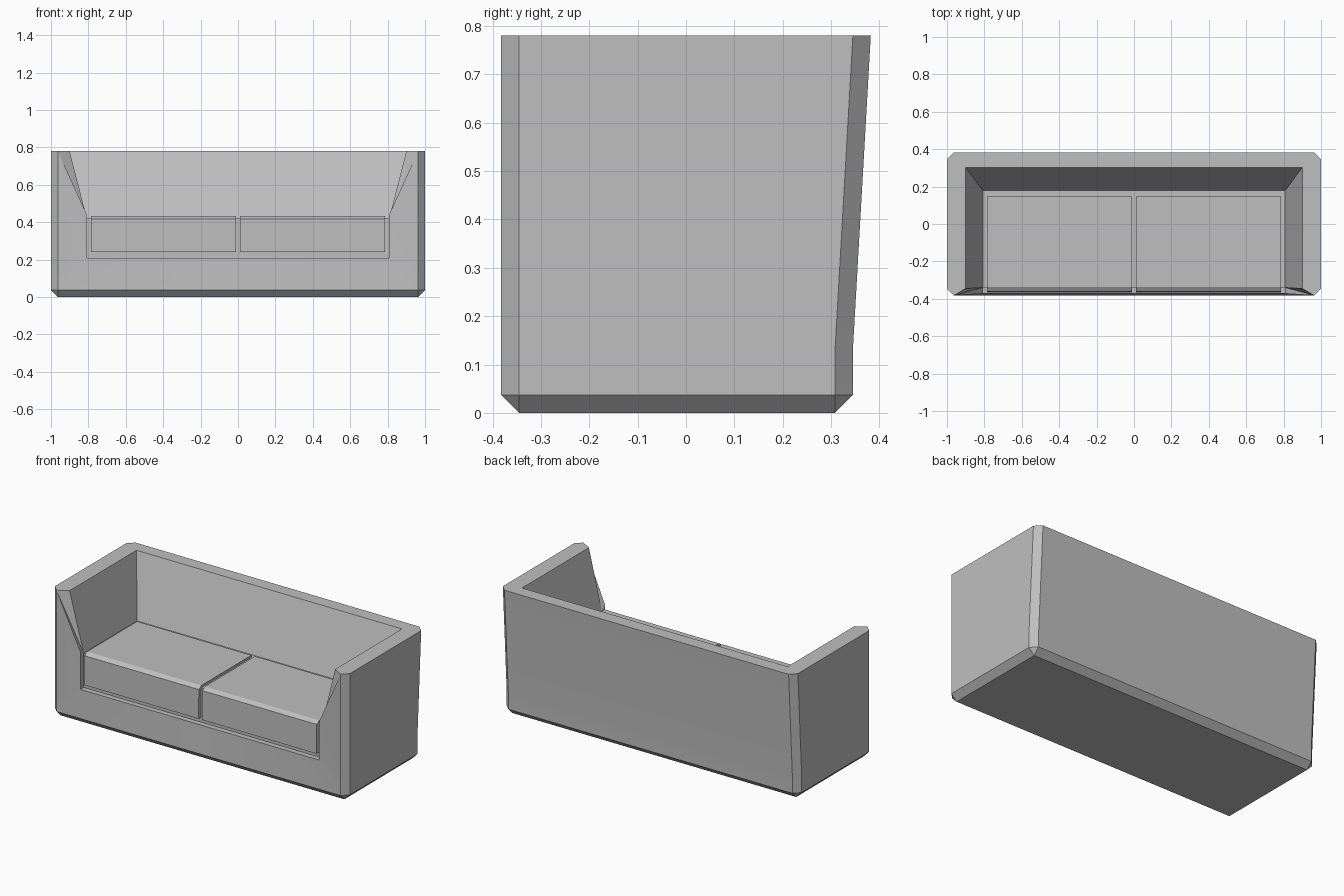
import bpy
import bmesh

cube = bpy.data.objects.get("Cube")
if cube:
    bpy.data.objects.remove(cube, do_unlink=True)

fabric = bpy.data.materials.new("grey fabric")
fabric.use_nodes = True
GREY = (0.52, 0.52, 0.52, 1)
fabric.diffuse_color = GREY
fabric.node_tree.nodes["Principled BSDF"].inputs["Base Color"].default_value = GREY


def build(name, polygons):
    """Half-model polygons, welded into one object and mirrored across x."""
    bm = bmesh.new()
    for points in polygons:
        unique = list(dict.fromkeys(points))
        if len(unique) > 2:
            bm.faces.new([bm.verts.new(p) for p in unique])
    bmesh.ops.remove_doubles(bm, verts=bm.verts, dist=0.0005)
    bmesh.ops.recalc_face_normals(bm, faces=bm.faces)
    mesh = bpy.data.meshes.new(name)
    bm.to_mesh(mesh)
    bm.free()
    obj = bpy.data.objects.new(name, mesh)
    bpy.context.collection.objects.link(obj)
    mesh.materials.append(fabric)
    mirror = obj.modifiers.new("mirror", "MIRROR")
    mirror.use_clip = True
    bpy.ops.object.select_all(action="DESELECT")
    obj.select_set(True)
    bpy.context.view_layer.objects.active = obj
    bpy.ops.object.modifier_apply(modifier="mirror")
    bpy.ops.object.shade_smooth_by_angle(angle=0.3)


# Outer shell: half outlines with chamfered corners, stacked upwards
C, FRONT, TOP = 0.037, -0.382, 0.78


def outline(z, back, inset=0):
    x, f, b = 1 - C, FRONT + C, back - C
    return [(0, FRONT + inset, z), (x, FRONT + inset, z), (1 - inset, f, z),
            (1 - inset, b, z), (x, back - inset, z), (0, back - inset, z)]


layers = [outline(0, 0.345, C), outline(C, 0.345), outline(0.13, 0.345), outline(TOP, 0.382)]
polygons = [layers[0]]
for level, (low, high) in enumerate(zip(layers, layers[1:])):
    for i in range(5):
        if i or level == 0:
            polygons.append([low[i], low[i + 1], high[i + 1], high[i]])

# Key points of the seat opening
W, LIP, SEAT_Y, BACK_Y = 0.808, -0.372, -0.34, 0.178
LEDGE, SEAT = 0.21, 0.42
lip_low, lip_high = (W, LIP, LEDGE), (W, LIP, 0.44)
foot, seat_front, seat_back = (W, SEAT_Y, LEDGE), (W, SEAT_Y, SEAT), (W, BACK_Y, SEAT)
rim_front, rim_back = (0.9, FRONT + C, TOP), (0.9, 0.302, TOP)
rim = layers[3]


def centre(p):
    return (0, p[1], p[2])


# Front panel, arms, seat and backrest
for a, b in [(layers[1][1], lip_low), (lip_low, foot), (foot, seat_front),
             (seat_front, seat_back), (seat_back, rim_back), (rim_back, rim[4])]:
    polygons.append([centre(a), a, b, centre(b)])
polygons += [
    [layers[1][1], layers[2][1], rim[1], lip_high, lip_low],
    [lip_low, lip_high, seat_front, foot],
    [rim[1], rim_front, seat_front],
    [rim[1], seat_front, lip_high],
    [seat_front, rim_front, rim_back, seat_back],
    [rim_front, rim[1], rim[2]],
    [rim_front, rim[2], rim[3], rim_back],
    [rim_back, rim[3], rim[4]],
]
build("sofa_body", polygons)

# Two seat cushions wrapping over the front of the seat
profile = [(0.147, 0.41), (0.147, 0.434), (-0.337, 0.434), (-0.362, 0.418),
           (-0.365, 0.24), (-0.33, 0.24), (-0.33, 0.41)]
inner = [(0.012, y, z) for y, z in profile]
outer = [(0.787, y, z) for y, z in profile]
sides = [inner, outer]
for i in range(len(profile)):
    j = (i + 1) % len(profile)
    sides.append([inner[i], inner[j], outer[j], outer[i]])
build("seat_cushions", sides)
